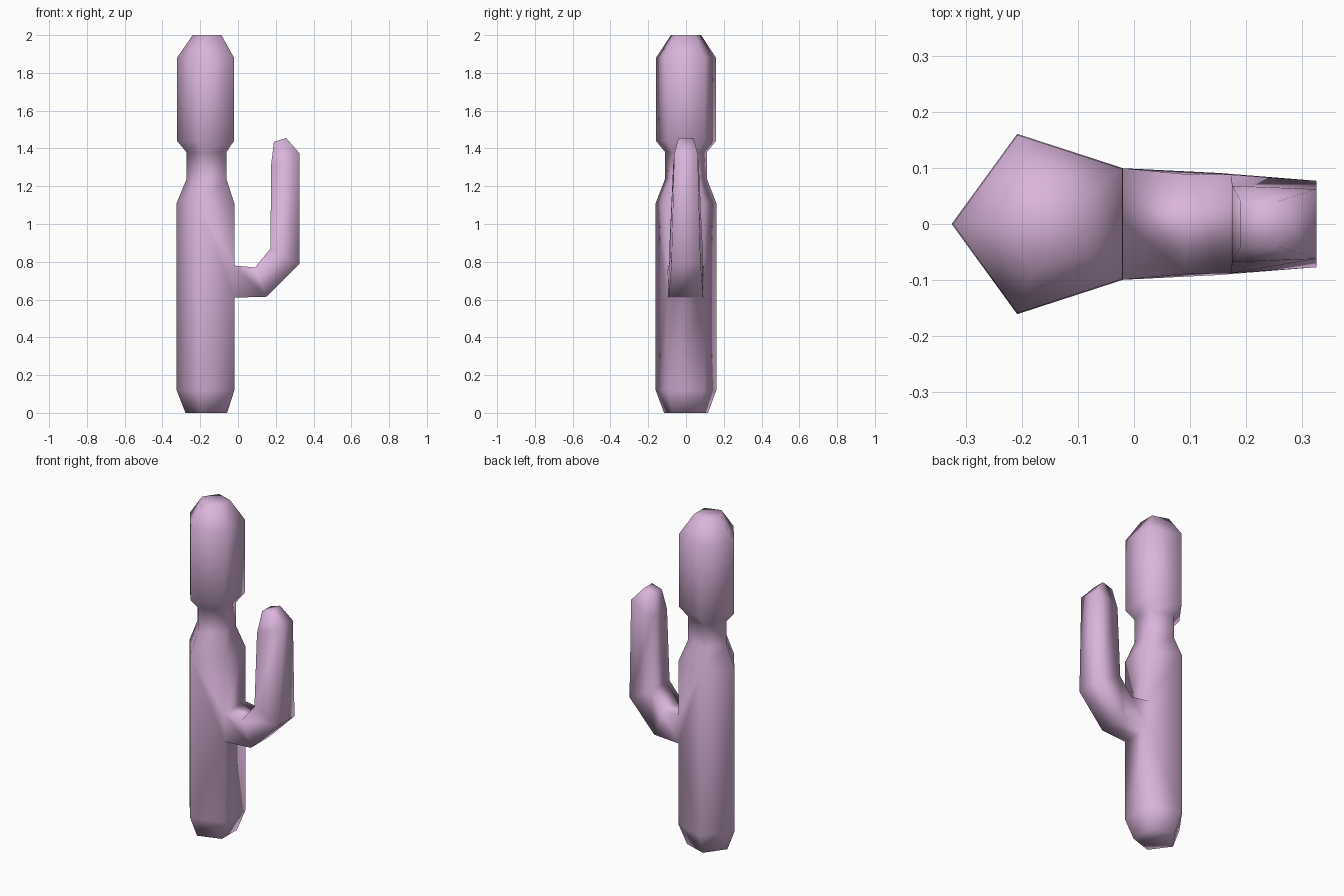
import bpy
import bmesh
from math import cos, sin, pi

cube = bpy.data.objects.get("Cube")
if cube:
    bpy.data.objects.remove(cube)

mat = bpy.data.materials.new("soft mauve")
mat.use_nodes = True
colour = (0.70, 0.46, 0.71, 1)
mat.diffuse_color = colour
mat.node_tree.nodes["Principled BSDF"].inputs["Base Color"].default_value = colour

SIDES = 5
CENTRE_X = -0.156
# Trunk outline as (radius, height)
TRUNK = [(0.122, 0), (0.169, 0.12), (0.169, 1.11), (0.116, 1.24),
         (0.116, 1.38), (0.167, 1.44), (0.167, 1.88), (0.084, 2)]
# Arm sections: lower/outer (x, z, half width), then upper/inner
ARM = [((0.15, 0.615, 0.091), (0.09, 0.77, 0.089)),
       ((0.325, 0.79, 0.077), (0.172, 0.87, 0.088)),
       ((0.325, 1.375, 0.062), (0.175, 1.31, 0.068)),
       ((0.255, 1.455, 0.04), (0.19, 1.435, 0.04))]
SOCKET = (0.61, 0.78)

bm = bmesh.new()


def bridge(a, b):
    for i in range(len(a)):
        j = (i + 1) % len(a)
        bm.faces.new((a[i], a[j], b[j], b[i]))


def cut(a, b):
    """Split the face that holds both corners along a line between them."""
    face = next(f for f in a.link_faces if b in f.verts)
    bmesh.utils.face_split(face, a, b)


# Five-sided trunk, with a flat side towards the arm
rings = []
for r, z in TRUNK:
    angles = [pi / SIDES + 2 * pi * i / SIDES for i in range(SIDES)]
    rings.append([bm.verts.new((CENTRE_X + r * cos(a), r * sin(a), z)) for a in angles])
for a, b in zip(rings, rings[1:]):
    bridge(a, b)
bm.faces.new(rings[0][::-1])
bm.faces.new(rings[-1])

# Arm socket: new corners on the two upright edges beside the flat side
low, high = rings[1], rings[2]
socket = []
for i in (SIDES - 1, 0):
    bottom = low[i]
    points = []
    for z in SOCKET:
        edge = bm.edges.get((bottom, high[i]))
        t = (z - bottom.co.z) / (high[i].co.z - bottom.co.z)
        new_edge, vert = bmesh.utils.edge_split(edge, bottom, t)
        points.append(vert)
        bottom = vert
    socket.append(points)
front, back = socket
cut(front[0], back[0])
cut(front[1], back[1])

# Fan the neighbouring sides out from the socket corners
for (lo, hi), i in ((front, SIDES - 2), (back, 1)):
    cut(high[i], lo)
    cut(low[i], lo)
    cut(high[i], hi)

# Bent arm growing out of the socket
corners = [front[0], back[0], back[1], front[1]]
bm.faces.remove(next(f for f in bm.faces if set(f.verts) == set(corners)))
for (ox, oz, ow), (ix, iz, iw) in ARM:
    section = [bm.verts.new(p) for p in
               ((ox, -ow, oz), (ox, ow, oz), (ix, iw, iz), (ix, -iw, iz))]
    bridge(corners, section)
    corners = section
bm.faces.new(corners)

bmesh.ops.recalc_face_normals(bm, faces=bm.faces[:])
for f in bm.faces:
    f.smooth = True

mesh = bpy.data.meshes.new("cactus")
bm.to_mesh(mesh)
bm.free()
mesh.materials.append(mat)
cactus = bpy.data.objects.new("cactus", mesh)
bpy.context.collection.objects.link(cactus)
